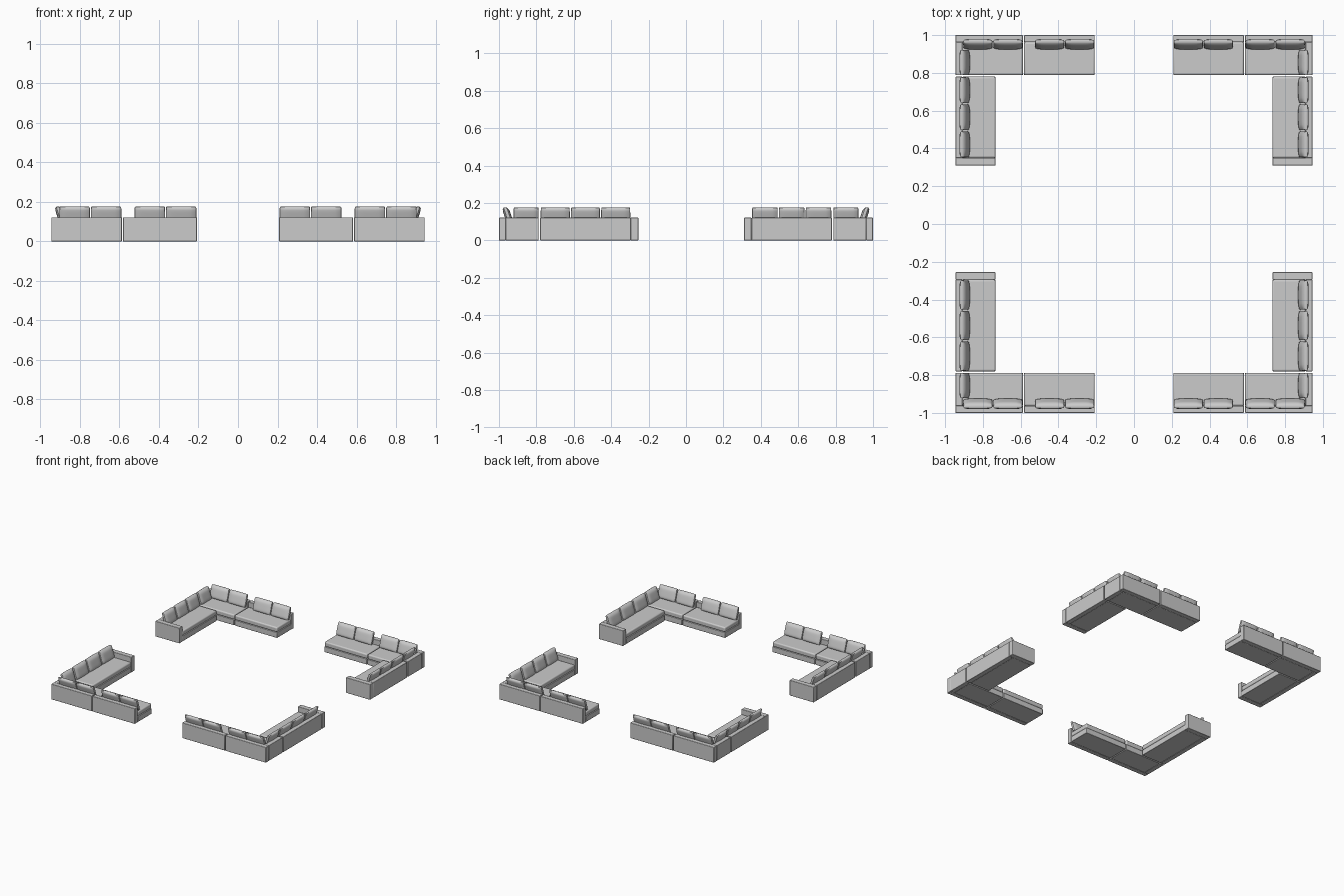
import bpy, bmesh
from mathutils import Matrix, Vector

if "Cube" in bpy.data.objects:
    bpy.data.objects.remove(bpy.data.objects["Cube"])

WALL_H, SEAT_H, BASE_H, WALL = 0.122, 0.084, 0.045, 0.037
XO, YO = 0.945, 1.0          # outer corner of every sofa
D = 0.212                    # sofa depth


def finish(name, bm, sx, sy, bevel=0.0, segs=2):
    """Mirror the quadrant geometry into place and make a smooth object."""
    bmesh.ops.transform(bm, matrix=Matrix.Diagonal((sx, sy, 1, 1)), verts=bm.verts)
    bmesh.ops.recalc_face_normals(bm, faces=bm.faces)
    me = bpy.data.meshes.new(name)
    bm.to_mesh(me)
    bm.free()
    ob = bpy.data.objects.new(name, me)
    bpy.context.collection.objects.link(ob)
    if bevel:
        m = ob.modifiers.new("bevel", 'BEVEL')
        m.width, m.segments = bevel, segs
    bpy.ops.object.select_all(action='DESELECT')
    ob.select_set(True)
    bpy.context.view_layer.objects.active = ob
    bpy.ops.object.shade_smooth_by_angle(angle=0.7)
    return ob


def box(name, x, y, z, sx, sy, bevel=0.003, segs=2):
    bm = bmesh.new()
    bmesh.ops.create_cube(bm, size=1)
    for v in bm.verts:
        v.co = Vector((x[0] + (v.co.x + .5) * (x[1] - x[0]),
                       y[0] + (v.co.y + .5) * (y[1] - y[0]),
                       z[0] + (v.co.z + .5) * (z[1] - z[0])))
    finish(name, bm, sx, sy, bevel, segs)


def pillow(name, a, b, along_x, sx, sy):
    """Puffy back cushion from a to b along the wall, leaning on the back."""
    bm = bmesh.new()
    bmesh.ops.create_cube(bm, size=2)
    bmesh.ops.subdivide_edges(bm, edges=bm.edges, cuts=9, use_grid_fill=True)
    height, lean = 0.093, 0.030
    for v in bm.verts:
        u, t, w = v.co
        puff = 0.45 + 0.55 * ((1 - u ** 4) * (1 - w ** 4)) ** 0.5
        s = (a + b) / 2 + u * (b - a) / 2 * (1 - 0.02 * (1 - u * u) - 0.025 * w ** 4 - 0.02 * t * t)
        k = w * (1 - 0.04 * u ** 4 - 0.04 * t * t)
        off = -0.048 + k * lean / 2 + t * 0.019 * puff
        z = SEAT_H - 0.002 + (k + 1) / 2 * height + 0.002
        v.co = (s, YO + off, z) if along_x else (XO + off, s, z)
    finish(name, bm, sx, sy)


def seat(name, x, y, sx, sy):
    box(name + "_base", x, y, (0.001, BASE_H), sx, sy)
    box(name + "_cushion", x, y, (BASE_H + 0.001, SEAT_H), sx, sy, 0.009, 3)


def sofa(tag, sx, sy, inner_y):
    yi, xi = YO - D, XO - D
    # corner module
    box(tag + "_corner_back", (0.588, XO), (YO - WALL, YO), (0, WALL_H), sx, sy)
    box(tag + "_corner_side_back", (XO - WALL, XO), (yi, YO - WALL), (0, WALL_H), sx, sy)
    seat(tag + "_corner_seat", (0.588, XO - WALL), (yi, YO - WALL), sx, sy)
    # armless module
    box(tag + "_armless_back", (0.208, 0.582), (YO - WALL, YO), (0, WALL_H), sx, sy)
    seat(tag + "_armless_seat", (0.208, 0.582), (yi, YO - WALL), sx, sy)
    # side module with end arm
    top, arm = yi - 0.008, inner_y + 0.040
    box(tag + "_side_back", (XO - WALL, XO), (arm, top), (0, WALL_H), sx, sy)
    box(tag + "_arm", (xi, XO), (inner_y, arm), (0, WALL_H), sx, sy)
    seat(tag + "_side_seat", (xi, XO - WALL), (arm, top), sx, sy)
    # back cushions
    for i, (a, b) in enumerate([(0.21, 0.365), (0.369, 0.524), (0.59, 0.745), (0.749, 0.904)]):
        pillow(f"{tag}_back_pillow_{i}", a, b, True, sx, sy)
    pillow(tag + "_corner_pillow", yi, 0.922, False, sx, sy)
    step = (top - arm) / 3
    for i in range(3):
        pillow(f"{tag}_side_pillow_{i}", arm + i * step + 0.003, arm + (i + 1) * step - 0.003,
               False, sx, sy)


# four sofas around the square; the front pair has longer side modules
for side, sx in (("left", -1), ("right", 1)):
    sofa("rear_" + side, sx, 1, 0.31)
    sofa("front_" + side, sx, -1, 0.255)
